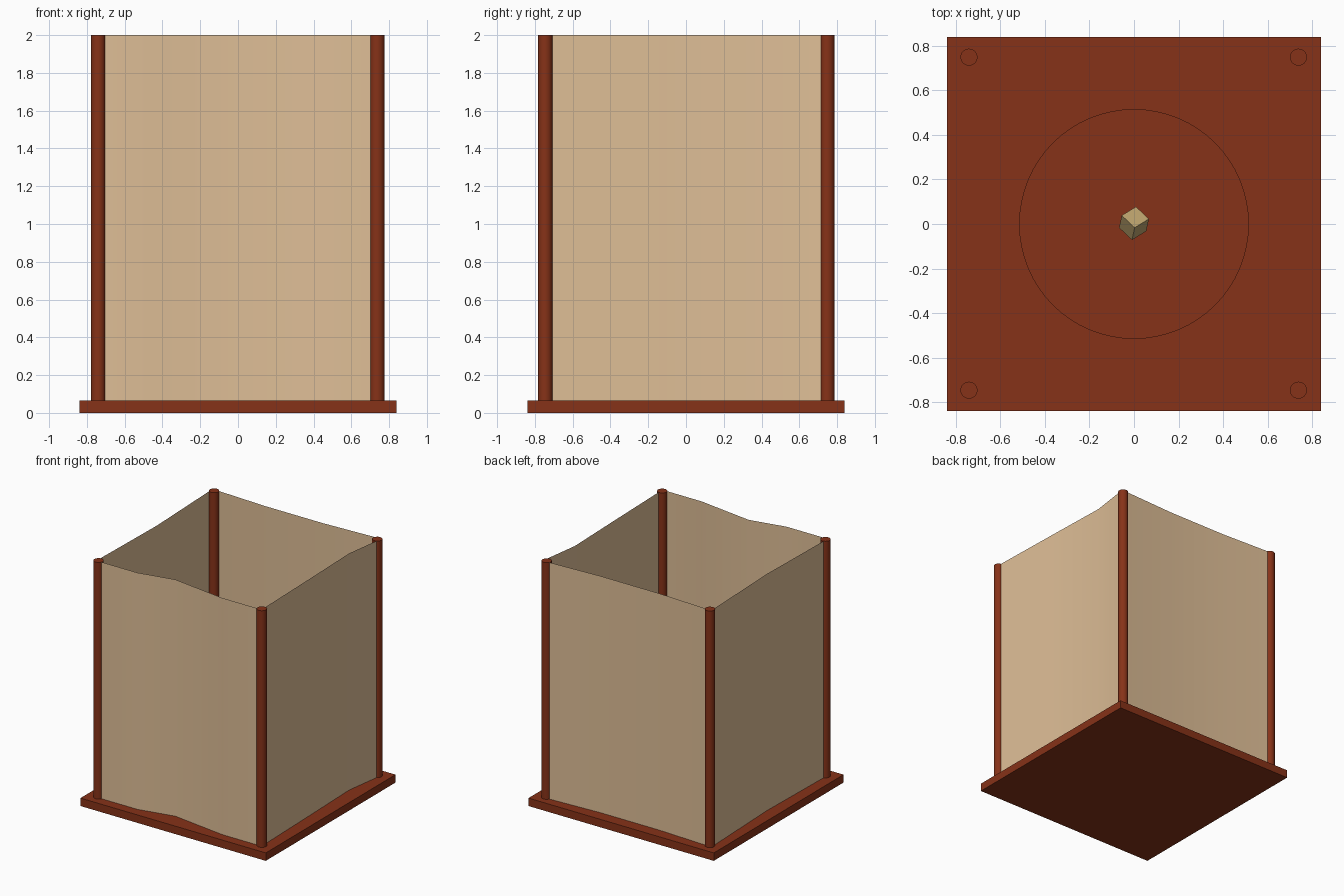
import bpy, bmesh
from mathutils import Matrix, Vector

if "Cube" in bpy.data.objects:
    bpy.data.objects.remove(bpy.data.objects["Cube"])


def material(name, rgb):
    m = bpy.data.materials.new(name)
    m.diffuse_color = (*rgb, 1)
    m.use_nodes = True
    m.node_tree.nodes["Principled BSDF"].inputs["Base Color"].default_value = m.diffuse_color
    return m


WOOD = material("red_wood", (0.24, 0.032, 0.009))
CLOTH = material("tan_cloth", (0.74, 0.52, 0.31))
STONE = material("khaki", (0.50, 0.36, 0.15))

FLOOR, TOP = 0.065, 2.0
TABLE = 0.75


def box(name, size, matrix, mat):
    bpy.ops.mesh.primitive_cube_add(size=1)
    o = bpy.context.object
    o.name = name
    o.matrix_world = matrix @ Matrix.Diagonal((*size, 1))
    o.data.materials.append(mat)


def cylinder(name, radius, z0, z1, x=0, y=0, sides=32):
    bpy.ops.mesh.primitive_cylinder_add(vertices=sides, radius=radius, depth=z1 - z0,
                                        location=(x, y, (z0 + z1) / 2))
    o = bpy.context.object
    o.name = name
    o.data.materials.append(WOOD)
    bpy.ops.object.shade_smooth_by_angle()


def curtain(name, path):
    # Single sheet of cloth rising straight up from a plan outline
    bm = bmesh.new()
    cols = [[bm.verts.new((x, y, z)) for z in (FLOOR, TOP)] for x, y in path]
    for a, b in zip(cols, cols[1:]):
        bm.faces.new((a[0], b[0], b[1], a[1])).smooth = True
    me = bpy.data.meshes.new(name)
    bm.to_mesh(me)
    bm.free()
    me.materials.append(CLOTH)
    bpy.context.collection.objects.link(bpy.data.objects.new(name, me))


# Base slab and corner posts
box("base", (1.676, 1.676, FLOOR), Matrix.Translation((0, 0, FLOOR / 2)), WOOD)
for x, sx in ((-0.74, "left"), (0.737, "right")):
    for y, sy in ((-0.745, "front"), (0.748, "back")):
        cylinder(f"{sy}_{sx}_post", 0.038, FLOOR, TOP, x, y)

# Curtains, wound so that they face outward
curtain("front_curtain", [(-0.74, -0.758), (-0.38, -0.758), (-0.08, -0.695), (0.39, -0.76), (0.737, -0.76)])
curtain("right_curtain", [(0.745, -0.745), (0.728, -0.1), (0.712, 0.42), (0.758, 0.748)])
curtain("back_curtain", [(0.737, 0.765), (0.25, 0.742), (-0.27, 0.742), (-0.74, 0.763)])
curtain("left_curtain", [(-0.764, 0.748), (-0.735, 0), (-0.75, -0.745)])

# Round pedestal table inside
cylinder("table_top", 0.515, TABLE - 0.05, TABLE, sides=64)
cylinder("table_column", 0.05, FLOOR, TABLE - 0.05)
cylinder("table_foot", 0.25, FLOOR, FLOOR + 0.04)

# Tilted cube balanced on the table
up = Vector((0.012, 0.055, 0.066)).normalized()
side = Vector((0.065, 0.04, -0.045))
side = (side - up * side.dot(up)).normalized()
rot = Matrix((side, up.cross(side), up)).transposed().to_4x4()
box("tilted_cube", (0.087,) * 3, Matrix.Translation((0, 0.003, TABLE + 0.075)) @ rot, STONE)
